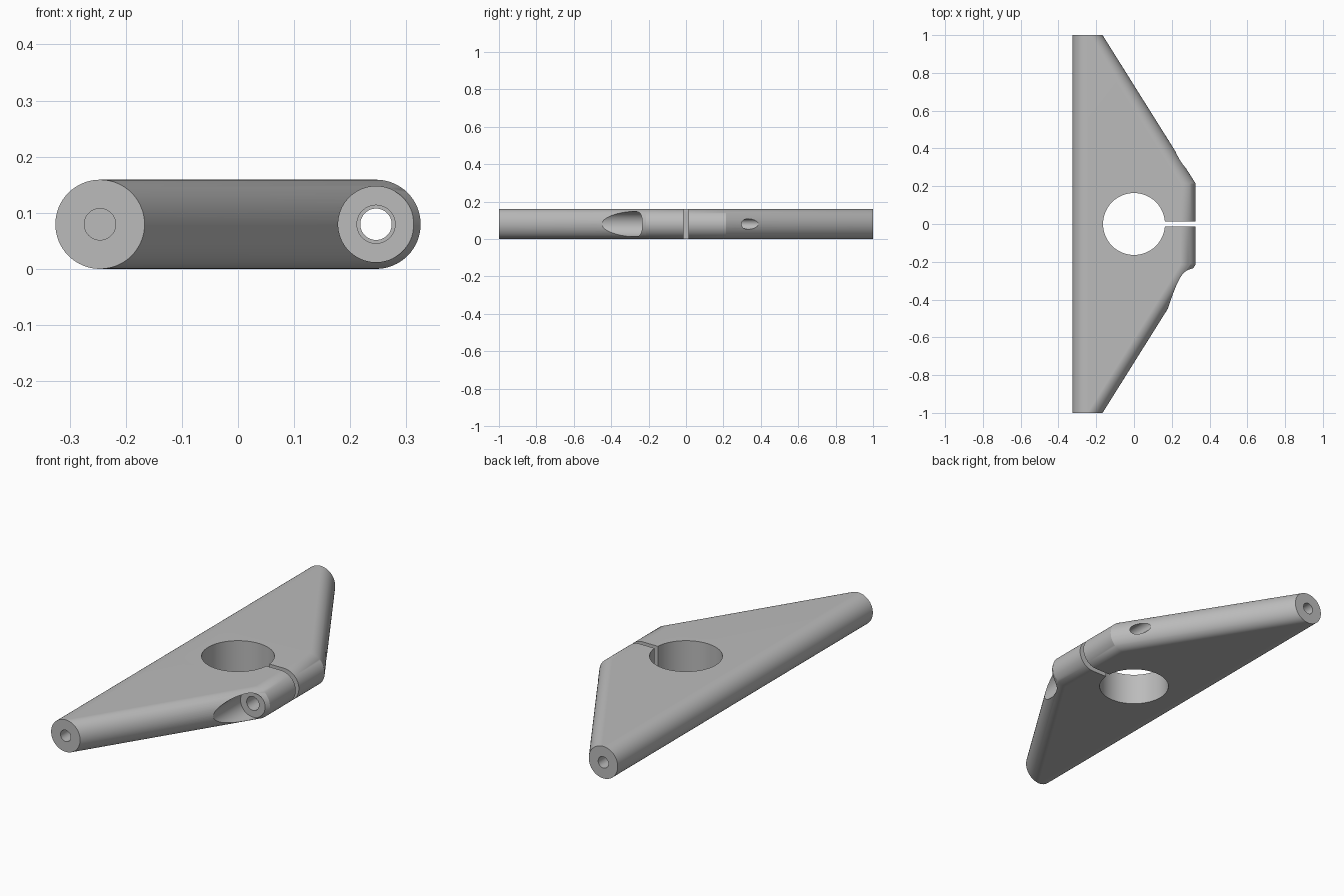
import bpy, bmesh
from math import sin, cos, pi
from mathutils import Matrix

cube = bpy.data.objects.get("Cube")
if cube:
    bpy.data.objects.remove(cube)

R = 0.0795          # half thickness and edge radius
X = 0.246           # distance of the edge axes from the centre
SHOULDER = 0.215    # half length of the straight clamp edge
ARC = 32

grey = bpy.data.materials.new("plain grey")
grey.use_nodes = True
grey.diffuse_color = (0.5, 0.5, 0.5, 1)
grey.node_tree.nodes["Principled BSDF"].inputs["Base Color"].default_value = (0.5, 0.5, 0.5, 1)


def make_object(name, bm):
    mesh = bpy.data.meshes.new(name)
    bmesh.ops.recalc_face_normals(bm, faces=bm.faces[:])
    bm.to_mesh(mesh)
    bm.free()
    mesh.materials.append(grey)
    obj = bpy.data.objects.new(name, mesh)
    bpy.context.collection.objects.link(obj)
    return obj


def section(bm, y, right):
    """Stadium-shaped cross-section whose right arc is centred at x = right."""
    verts = []
    for centre, start in ((right, -pi / 2), (-X, pi / 2)):
        for i in range(ARC + 1):
            a = start + pi * i / ARC
            verts.append(bm.verts.new((centre + R * cos(a), y, R + R * sin(a))))
    return verts


def cylinder_y(name, x, radius, y0, y1, sides=64):
    """Cylinder cutter along y."""
    bm = bmesh.new()
    place = Matrix.Translation((x, (y0 + y1) / 2, R)) @ Matrix.Rotation(pi / 2, 4, "X")
    bmesh.ops.create_cone(bm, cap_ends=True, segments=sides, radius1=radius,
                          radius2=radius, depth=y1 - y0, matrix=place)
    return make_object(name, bm)


# Tapered body, lofted through four sections
bm = bmesh.new()
rings = [section(bm, y, x) for y, x in
         ((-1, -X), (-SHOULDER, X), (SHOULDER, X), (1, -X))]
count = len(rings[0])
for a, b in zip(rings, rings[1:]):
    for i in range(count):
        j = (i + 1) % count
        bm.faces.new((a[i], a[j], b[j], b[i]))
bm.faces.new(rings[0])
bm.faces.new(rings[-1])
bmesh.ops.remove_doubles(bm, verts=bm.verts[:], dist=0.0001)
body = make_object("clamp_body", bm)

# Central bore
bm = bmesh.new()
bmesh.ops.create_cone(bm, cap_ends=True, segments=128, radius1=0.164, radius2=0.164,
                      depth=1, matrix=Matrix.Translation((0, 0, R)))
cutters = [make_object("bore_cutter", bm)]

# Clamping slot
bm = bmesh.new()
bmesh.ops.create_cube(bm, size=1, matrix=Matrix.Translation((0.25, 0, R))
                      @ Matrix.Diagonal((0.3, 0.025, 1, 1)))
cutters.append(make_object("slot_cutter", bm))

# Clamp screw: counterbore, clearance hole, tapped hole
cutters.append(cylinder_y("counterbore_cutter", X, 0.0675, -0.8, -0.235, 96))
cutters.append(cylinder_y("clearance_cutter", X, 0.034, -0.5, 0))
cutters.append(cylinder_y("tapped_cutter", X, 0.028, -0.005, 0.8))

# Blind holes in both ends
for name, side in (("front_hole_cutter", -1), ("back_hole_cutter", 1)):
    ends = sorted((side * 0.8, side * 1.1))
    cutters.append(cylinder_y(name, -X, 0.028, *ends))

bpy.ops.object.select_all(action="DESELECT")
body.select_set(True)
bpy.context.view_layer.objects.active = body
for cutter in cutters:
    cutter.hide_render = True
    mod = body.modifiers.new(cutter.name, "BOOLEAN")
    mod.operation = "DIFFERENCE"
    mod.solver = "EXACT"
    mod.object = cutter
    bpy.ops.object.modifier_apply(modifier=mod.name)
    bpy.data.objects.remove(cutter)

# Smooth rounds with sharp rims
bpy.ops.object.shade_smooth_by_angle(angle=pi / 8)
weighted = body.modifiers.new("flat_tops", "WEIGHTED_NORMAL")
weighted.keep_sharp = True
